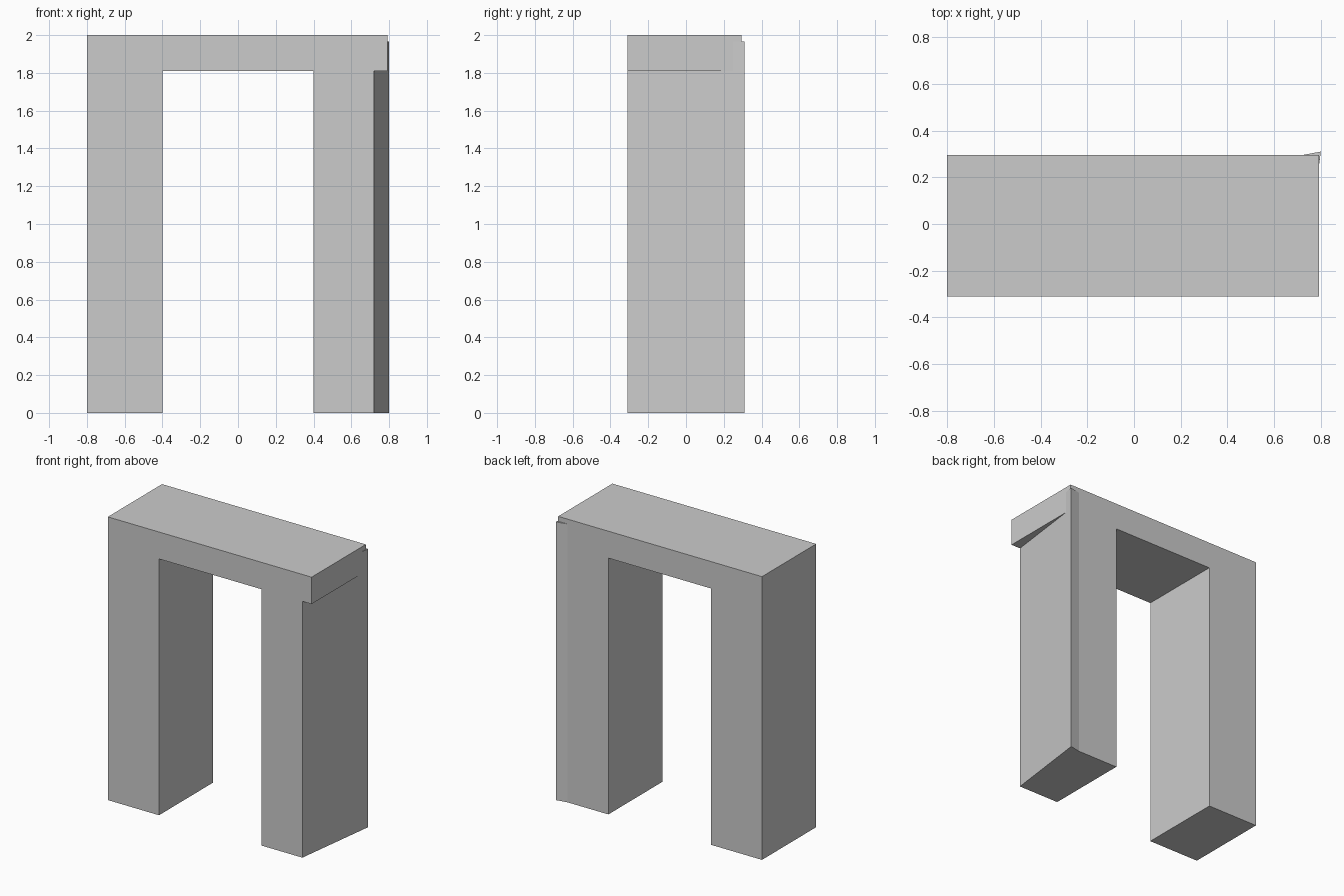
import bpy
import bmesh

cube = bpy.data.objects.get("Cube")
if cube:
    bpy.data.objects.remove(cube, do_unlink=True)

# One plain grey for the whole model
grey = bpy.data.materials.new("light grey")
grey.use_nodes = True
colour = (0.6, 0.6, 0.6, 1)
grey.diffuse_color = colour
grey.node_tree.nodes["Principled BSDF"].inputs["Base Color"].default_value = colour


def prism(name, outline, direction):
    """Extrude a closed outline of 3D points along a direction."""
    bm = bmesh.new()
    face = bm.faces.new([bm.verts.new(p) for p in outline])
    grown = bmesh.ops.extrude_face_region(bm, geom=[face], use_keep_orig=True)
    moved = [v for v in grown["geom"] if isinstance(v, bmesh.types.BMVert)]
    bmesh.ops.translate(bm, verts=moved, vec=direction)
    bmesh.ops.recalc_face_normals(bm, faces=bm.faces)
    mesh = bpy.data.meshes.new(name)
    bm.to_mesh(mesh)
    bm.free()
    mesh.materials.append(grey)
    obj = bpy.data.objects.new(name, mesh)
    bpy.context.collection.objects.link(obj)
    return obj


FRONT, BACK, TIP = -0.31, 0.295, 0.31
LINTEL, TOP = 1.81, 2.0
END = 0.792

# Left-hand post and lintel in one piece
arch = [(-0.8, 0), (-0.4, 0), (-0.4, LINTEL), (END, LINTEL), (END, TOP), (-0.8, TOP)]
prism("post_and_lintel", [(x, FRONT, z) for x, z in arch], (0, BACK - FRONT, 0))

# Slanted post under the lintel
post = [(0.4, FRONT), (0.72, FRONT), (0.8, TIP), (0.72, BACK), (0.4, BACK)]
prism("slanted_post", [(x, y, 0) for x, y in post], (0, 0, LINTEL))

# Rear corner of the slanted post, rising past the lintel
corner = [(0.787, 0.21), (0.8, TIP), (0.72, BACK), (0.74, 0.21)]
prism("post_rear_corner", [(x, y, LINTEL) for x, y in corner], (0, 0, 1.965 - LINTEL))
